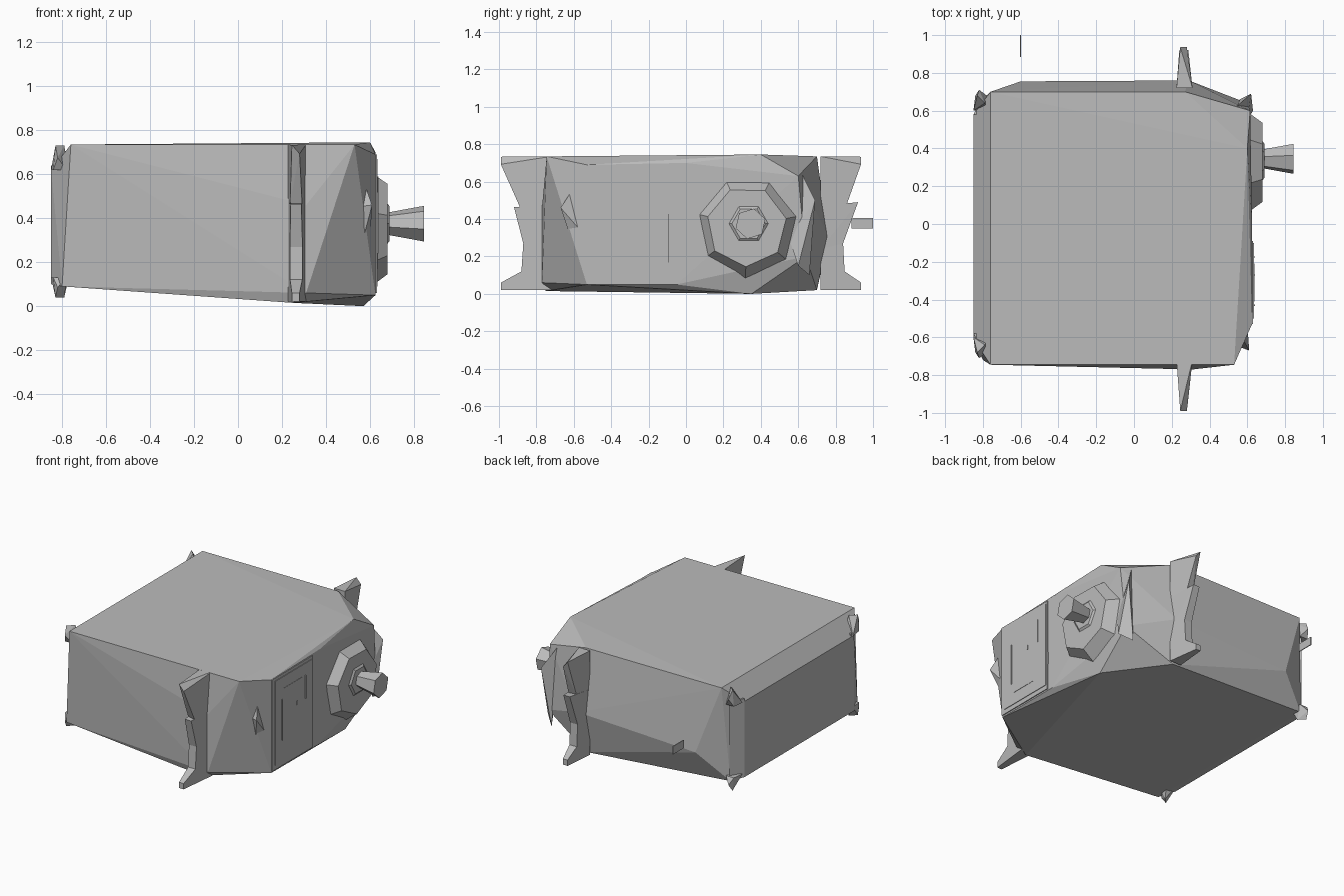
import bpy, bmesh, math
from mathutils import Matrix, Vector

if "Cube" in bpy.data.objects:
    bpy.data.objects.remove(bpy.data.objects["Cube"])

grey = bpy.data.materials.new("plain grey")
grey.use_nodes = True
COLOUR = (0.5, 0.5, 0.5, 1)
grey.diffuse_color = COLOUR
grey.node_tree.nodes["Principled BSDF"].inputs["Base Color"].default_value = COLOUR


def finish(name, bm):
    bmesh.ops.recalc_face_normals(bm, faces=bm.faces)
    mesh = bpy.data.meshes.new(name)
    bm.to_mesh(mesh)
    bm.free()
    mesh.materials.append(grey)
    obj = bpy.data.objects.new(name, mesh)
    bpy.context.collection.objects.link(obj)
    return obj


def hull(name, points):
    bm = bmesh.new()
    for p in points:
        bm.verts.new(p)
    res = bmesh.ops.convex_hull(bm, input=bm.verts)
    loose = [v for v in bm.verts if not v.link_faces]
    bmesh.ops.delete(bm, geom=loose, context='VERTS')
    bmesh.ops.dissolve_limit(bm, angle_limit=0.02, verts=bm.verts, edges=bm.edges)
    return finish(name, bm)


def box(name, low, high):
    bm = bmesh.new()
    bmesh.ops.create_cube(bm, size=1)
    for v in bm.verts:
        v.co = Vector([l + (c + 0.5) * (h - l) for c, l, h in zip(v.co, low, high)])
    return finish(name, bm)


def drum(name, sides, r_in, r_out, x_in, x_out, y, z, turn=0):
    """Tapered polygon drum along x."""
    bm = bmesh.new()
    place = Matrix.Translation(((x_in + x_out) / 2, y, z)) @ Matrix.Rotation(math.pi / 2, 4, 'Y') \
        @ Matrix.Rotation(turn, 4, 'Z')
    bmesh.ops.create_cone(bm, cap_ends=True, segments=sides, radius1=r_in, radius2=r_out,
                          depth=x_out - x_in, matrix=place)
    return finish(name, bm)


# Main body: chamfered block with a bowed back and a sloping underside
top = [(-.76, .70, .735), (-.76, -.745, .735), (.53, -.745, .735), (.60, .40, .745), (.27, .70, .735)]
bottom = [(-.80, -.72, .09), (-.80, .66, .09), (.25, -.75, .015), (.57, .35, 0), (.27, .70, .02)]
left_wall = [(-.85, y, z) for y in (-.61, .58) for z in (.10, .62)]
door_wall = [(.625, -.53, .05), (.625, -.05, .05), (.625, -.53, .69), (.625, .0, .70),
             (.615, .60, .63), (.60, .64, .2)]
corner_ribs = [(.31, -.77, .46), (.31, -.77, .06), (-.60, .755, .27), (.29, .76, .31)]
hull("body", top + bottom + left_wall + door_wall + corner_ribs)

# Jagged fins at the front and the back, made of wedges in a common plane
WEDGES = {
    "upper": [(.72, .735), (.99, .733), (.88, .47), (.72, .46)],
    "middle": [(.72, .47), (.92, .465), (.87, .27), (.72, .24)],
    "lower": [(.72, .27), (.87, .27), (.88, .12), (.72, .02)],
    "foot": [(.72, .12), (.88, .12), (.99, .06), (.99, .02), (.72, .02)],
}
for side, sign, reach in (("front", -1, 1), ("back", 1, .8)):
    for part, outline in WEDGES.items():
        pts = []
        for d, z in outline:
            y = sign * (.72 + (d - .72) * reach)
            tip = (d - .72) / .27
            if part == "middle" and sign > 0 and tip > .7:
                y, z = .92, .49
            pts += [(.225 + .02 * tip, y, z), (.31 - .03 * tip, y, z - .04 * tip * (part == "upper"))]
        hull(f"{side}_fin_{part}", pts)

# Pointed studs on the four corners of the left wall
for sign, end in ((-1, "front"), (1, "back")):
    for z, tip_z, level in ((.62, .73, "upper"), (.13, .04, "lower")):
        y = sign * .60
        hull(f"{end}_{level}_stud", [(-.85, y, z), (-.77, y, z), (-.84, y + sign * .08, z),
                                     (-.78, y + sign * .08, z),
                                     (-.82, y + sign * .11, (z + tip_z) / 2),
                                     (-.83, y + sign * .08, tip_z), (-.79, y + sign * .04, tip_z)])
    # Corner posts between the studs
    hull(f"{end}_left_post", [(x, sign * yy, z) for x, yy in ((-.85, .58), (-.77, .58), (-.80, .67))
                              for z in (.10, .64)])

# Door panel with frame and thin raised bars
box("door_panel", (.61, -.53, .06), (.631, -.09, .69))
box("panel_plate", (.62, -.50, .09), (.635, -.10, .67))
box("keypad_plate", (.62, -.41, .17), (.637, -.21, .59))
for y, low, high in ((-.43, .24, .52), (-.27, .42, .45), (-.175, .43, .59)):
    box("panel_bar", (.62, y - .003, low), (.64, y + .003, high))

# Splinters beside the door and at the back chamfer
hull("front_splinter", [(.53, -.57, .16), (.53, -.64, .45), (.61, -.67, .46), (.60, -.53, .30), (.56, -.58, .6)])
hull("back_splinter", [(.54, .62, .64), (.62, .69, .50), (.60, .55, .3), (.63, .60, .15), (.56, .66, .1)])

# Round dial and its flared knob
drum("dial_base", 7, .275, .215, .60, .68, .325, .36, .2)
drum("dial_rim", 6, .12, .09, .67, .69, .335, .375)
drum("knob", 6, .05, .083, .67, .845, .345, .375, .3)

# Thin loose tab behind the back wall
box("back_tab", (-.603, .885, .35), (-.597, 1.0, .405))
